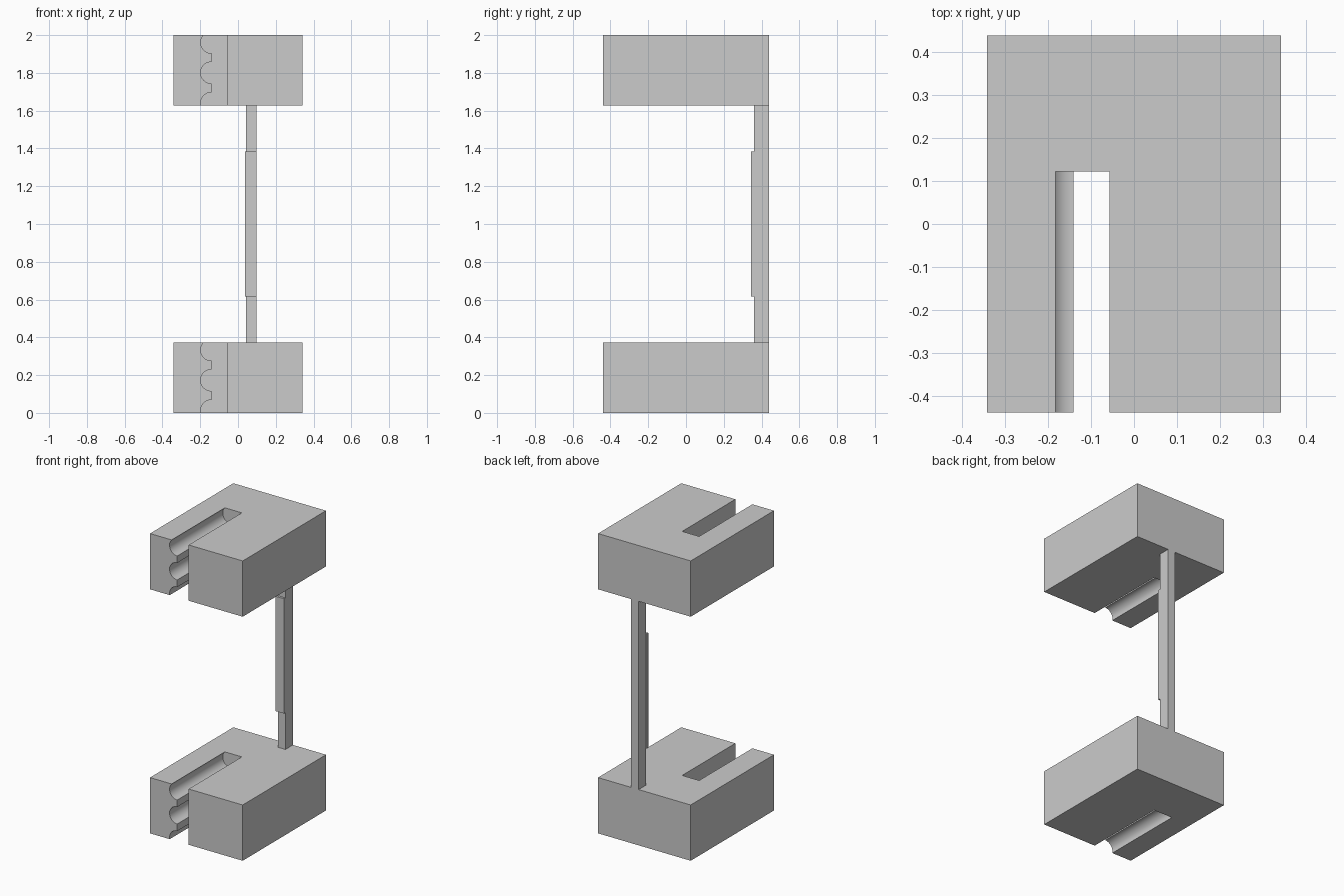
import bpy, bmesh, math

if "Cube" in bpy.data.objects:
    bpy.data.objects.remove(bpy.data.objects["Cube"])

BLOCK_H = 0.372


def finish(name, bm):
    bmesh.ops.recalc_face_normals(bm, faces=bm.faces)
    mesh = bpy.data.meshes.new(name)
    bm.to_mesh(mesh)
    bm.free()
    obj = bpy.data.objects.new(name, mesh)
    bpy.context.collection.objects.link(obj)
    return obj


def box(name, x0, x1, y0, y1, z0, z1):
    bm = bmesh.new()
    bmesh.ops.create_cube(bm, size=1)
    for v in bm.verts:
        v.co.x = x1 if v.co.x > 0 else x0
        v.co.y = y1 if v.co.y > 0 else y0
        v.co.z = z1 if v.co.z > 0 else z0
    return finish(name, bm)


# Slot cutter: straight right wall, left wall with three rounded flutes
def slot_cutter():
    wall_x, r, steps = -0.141, 0.057, 24
    profile = [(-0.057, -0.1), (wall_x, -0.1)]
    for cz in (0.012, 0.173, 0.333):
        for i in range(steps + 1):
            a = math.pi * i / steps
            profile.append((wall_x - r * math.sin(a), cz - r * math.cos(a)))
    profile += [(wall_x, 0.5), (-0.057, 0.5)]
    bm = bmesh.new()
    face = bm.faces.new([bm.verts.new((x, -0.6, z)) for x, z in profile])
    new = bmesh.ops.extrude_face_region(bm, geom=[face])["geom"]
    for v in new:
        if isinstance(v, bmesh.types.BMVert):
            v.co.y = 0.122
    return finish("slot_cutter", bm)


# Slotted end block
lower = box("lower_block", -0.342, 0.342, -0.439, 0.439, 0, BLOCK_H)
cutter = slot_cutter()
cutter.hide_render = True
mod = lower.modifiers.new("slot", 'BOOLEAN')
mod.operation = 'DIFFERENCE'
mod.solver = 'EXACT'
mod.object = cutter
bpy.context.view_layer.objects.active = lower
lower.select_set(True)
bpy.ops.object.modifier_apply(modifier=mod.name)
bpy.ops.object.shade_smooth_by_angle(angle=math.radians(30))
bpy.data.objects.remove(cutter)

# Matching upper block
upper = lower.copy()
upper.data = lower.data.copy()
upper.name = "upper_block"
upper.location.z = 2 - BLOCK_H
bpy.context.collection.objects.link(upper)

# Connecting post with a thin raised strip on its front
box("post", 0.042, 0.098, 0.36, 0.439, BLOCK_H, 2 - BLOCK_H)
box("post_strip", 0.037, 0.098, 0.345, 0.36, 0.617, 1.383)
